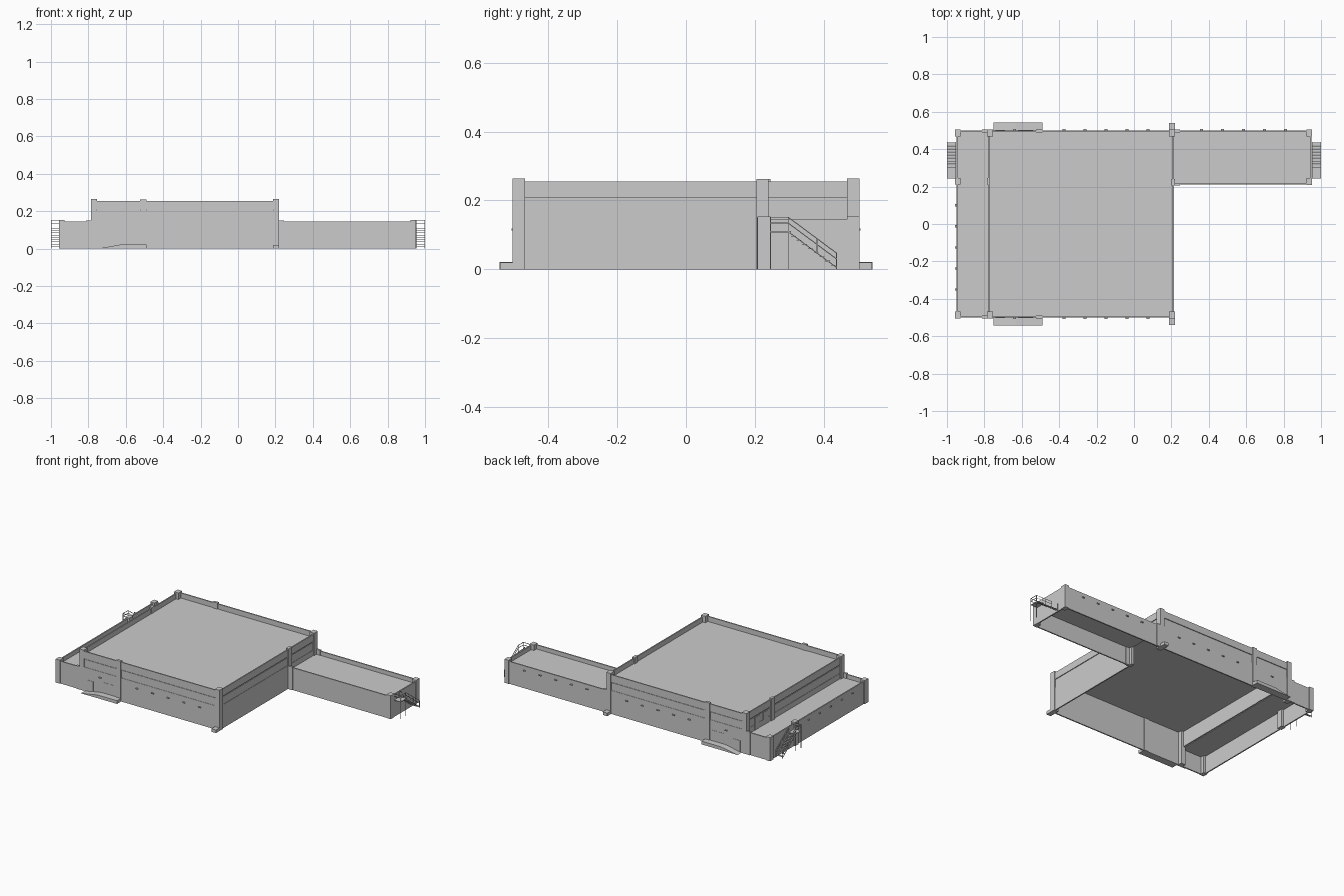
import bpy, bmesh, math
from mathutils import Vector

if "Cube" in bpy.data.objects:
    bpy.data.objects.remove(bpy.data.objects["Cube"])


def make(name, verts, faces):
    me = bpy.data.meshes.new(name)
    me.from_pydata(verts, [], faces)
    bm = bmesh.new()
    bm.from_mesh(me)
    bmesh.ops.recalc_face_normals(bm, faces=bm.faces)
    bm.to_mesh(me)
    bm.free()
    ob = bpy.data.objects.new(name, me)
    bpy.context.collection.objects.link(ob)
    return ob


def boxes(name, spans):
    """One object made of boxes given as (x0, x1, y0, y1, z0, z1)."""
    v, f = [], []
    for x0, x1, y0, y1, z0, z1 in spans:
        n = len(v)
        v += [(x, y, z) for z in (z0, z1) for x, y in ((x0, y0), (x1, y0), (x1, y1), (x0, y1))]
        f += [[n + i for i in q] for q in ((3, 2, 1, 0), (4, 5, 6, 7), (0, 1, 5, 4),
                                           (1, 2, 6, 5), (2, 3, 7, 6), (3, 0, 4, 7))]
    return make(name, v, f)


def tubes(name, lines, r=0.0013):
    """Square bars running along a list of point pairs."""
    v, f = [], []
    for a, b in lines:
        a, b = Vector(a), Vector(b)
        d = (b - a).normalized()
        s = d.cross(Vector((0, 0, 1)) if abs(d.z) < 0.9 else Vector((1, 0, 0))).normalized() * r
        t = d.cross(s).normalized() * r
        n = len(v)
        v += [p + s * i + t * j for p in (a, b) for i, j in ((-1, -1), (1, -1), (1, 1), (-1, 1))]
        f += [[n + i for i in q] for q in ((3, 2, 1, 0), (4, 5, 6, 7), (0, 1, 5, 4),
                                           (1, 2, 6, 5), (2, 3, 7, 6), (3, 0, 4, 7))]
    return make(name, v, f)


HX0, HX1, WX, WY = -0.78, 0.215, 0.95, 0.21    # hall sides, wing end, wing front
T = 0.008                                      # wall thickness
ROOF, WROOF, TOP, WTOP = 0.222, 0.118, 0.255, 0.145

# Roof slabs, open underneath
boxes("hall_roof", [(HX0, HX1, -0.497, 0.497, ROOF - 0.003, ROOF)])
boxes("wing_roofs", [(-WX, HX0, -0.497, 0.497, WROOF - 0.003, WROOF),
                     (HX1, WX, WY, 0.497, WROOF - 0.003, WROOF)])

# Hall walls: lower wall, slightly recessed band, parapet
BANDS = [(0, 0.153, 0), (0.153, 0.203, 0.002), (0.203, 0.209, 0.005), (0.209, TOP, 0)]
hall = []
for z0, z1, d in BANDS:
    hall += [(HX0, HX1, -0.5 + d, -0.5 + T, z0, z1), (HX0, HX1, 0.5 - T, 0.5 - d, z0, z1),
             (HX1 - T, HX1 - d, -0.5 + T, WY, z0, z1)]
    zl = max(z0, WROOF)                       # walls above the wing roofs
    hall += [(HX1 - T, HX1 - d, WY, 0.5 - T, zl, z1),
             (HX0 + d, HX0 + T, -0.5 + T, 0.5 - T, zl, z1)]
boxes("hall_walls", hall)

# Low wing walls
boxes("left_wing_walls", [(-WX, HX0, -0.5, -0.5 + T, 0, WTOP), (-WX, HX0, 0.5 - T, 0.5, 0, WTOP),
                          (-WX, -WX + T, -0.5 + T, 0.5 - T, 0, WTOP)])
boxes("right_wing_walls", [(HX1, WX, WY, WY + T, 0, WTOP), (HX1, WX, 0.5 - T, 0.5, 0, WTOP),
                           (WX - T, WX, WY + T, 0.5 - T, 0, WTOP)])

# Tall hall pillars and the projecting feet
tall = []
for s in (-1, 1):
    ya, yb = sorted((s * 0.504, s * 0.467))
    tall += [(-0.787, -0.755, ya, yb, 0, 0.264), (0.188, 0.22, ya, yb, 0, 0.264)]
    ya, yb = sorted((s * 0.504, s * 0.488))
    tall.append((-0.523, -0.49, ya, yb, 0, 0.262))
tall += [(0.2, 0.22, 0.205, 0.24, 0, 0.262), (-0.787, -0.77, 0.21, 0.245, WROOF, 0.262)]
boxes("hall_pillars", tall)
boxes("pillar_feet", [(0.188, 0.22, -0.54, -0.5, 0, 0.02), (0.188, 0.22, 0.5, 0.54, 0, 0.02)])

# Short wing pillars
low = [(-0.957, -0.927, y, y + 0.037, 0, 0.153) for y in (-0.504, 0.21, 0.467)]
low += [(0.922, 0.952, y, y + 0.037, 0, 0.153) for y in (0.208, 0.467)]
low += [(-0.812, -0.785, -0.504, -0.49, 0, 0.15), (-0.812, -0.785, 0.49, 0.504, 0, 0.15),
        (0.218, 0.247, 0.49, 0.504, 0, 0.15), (0.218, 0.247, 0.206, 0.22, 0, 0.15)]
boxes("wing_pillars", low)

# Loading ramps on the front and back
for s, name in ((-1, "front_ramp"), (1, "back_ramp")):
    prof = [(-0.75, 0), (-0.49, 0), (-0.49, 0.021), (-0.63, 0.021)]
    v = [(x, s * y, z) for y in (0.5, 0.542) for x, z in prof]
    make(name, v, [(0, 1, 2, 3), (4, 5, 6, 7)] + [(i, (i + 1) % 4, (i + 1) % 4 + 4, i + 4) for i in range(4)])

# Small wall lamps
lamps = []
for s in (-1, 1):
    xs = [-0.64] + [-0.375 + 0.1125 * i for i in range(5)]
    if s > 0:
        xs += [0.36 + 0.1125 * i for i in range(5)]
    ya, yb = sorted((s * 0.499, s * 0.507))
    lamps += [(x - 0.008, x + 0.008, ya, yb, 0.112, 0.118) for x in xs]
for i in range(5):
    y = -0.35 + 0.1125 * i
    lamps.append((-0.957, -0.949, y - 0.006, y + 0.006, 0.112, 0.118))
boxes("wall_lamps", lamps)

# Thin door panels in the loading bays and on the roof side
doors = []
for s in (-1, 1):
    ya, yb = sorted((s * 0.499, s * 0.5015))
    doors += [(-0.74, -0.69, ya, yb, 0.0, 0.075), (-0.62, -0.54, ya, yb, 0.022, 0.09)]
doors += [(-0.7815, -0.779, y, y + 0.05, WROOF, 0.2) for y in (0.27, 0.36)]
boxes("door_panels", doors)

# Outside stairs with landing and railings at both wing ends
for s, side in ((-1, "left"), (1, "right")):
    xi, xo = s * 0.951, s * 0.998
    xa, xb = sorted((xi, xo))
    steps = [(xa, xb, 0.245, 0.305, 0.107, 0.111)]
    N = 8
    for i in range(N):
        y, z = 0.305 + 0.0165 * i, 0.097 - 0.012 * i
        steps.append((xa, xb, y, y + 0.014, z - 0.002, z))
    boxes(side + "_stair_treads", steps)
    rails = []
    for x in (xi + s * 0.002, xo):
        rails += [((x, 0.297, 0.109), (x, 0.437, 0.005)),
                  ((x, 0.297, 0.151), (x, 0.437, 0.047)),
                  ((x, 0.297, 0.134), (x, 0.437, 0.030)),
                  ((x, 0.297, 0.109), (x, 0.297, 0.151)),
                  ((x, 0.38, 0.045), (x, 0.38, 0.09)),
                  ((x, 0.437, 0), (x, 0.437, 0.047))]
    for z in (0.134, 0.151):
        rails += [((xo, 0.245, z), (xo, 0.297, z)), ((xi, 0.245, z), (xo, 0.245, z))]
    rails += [((xo, 0.245, 0), (xo, 0.245, 0.151)), ((xo, 0.297, 0), (xo, 0.297, 0.109))]
    tubes(side + "_stair_rails", rails)
